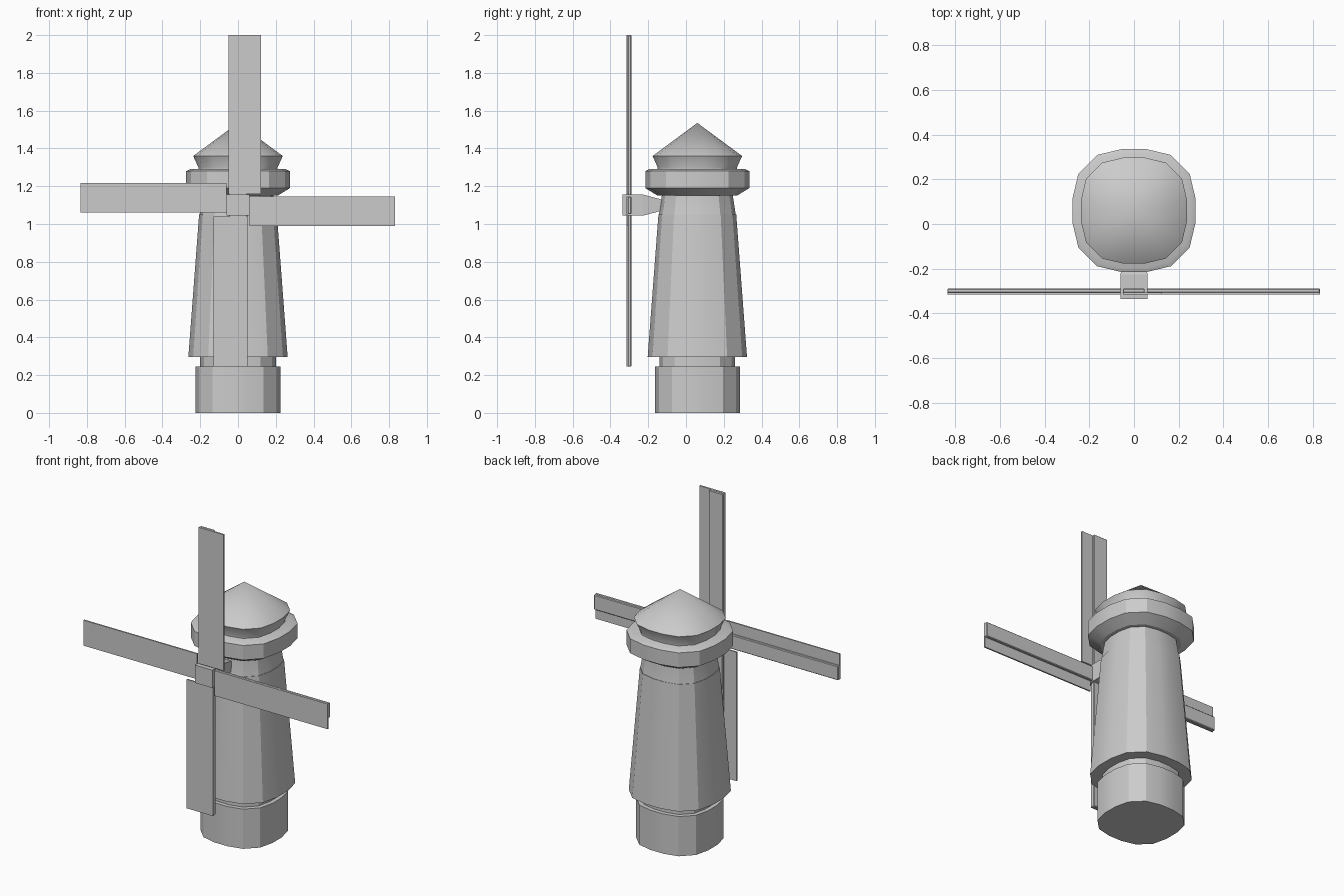
import bpy, bmesh
from math import pi
from mathutils import Matrix, Vector

if "Cube" in bpy.data.objects:
    bpy.data.objects.remove(bpy.data.objects["Cube"])

CY = 0.06      # tower axis
HUB_Z = 1.1
BLADE_Y = -0.302

# Squarish 16-sided outline, unit half-width
quarter = [(1, 0.2), (0.905, 0.6), (0.6, 0.905), (0.2, 1)]
outline = []
for k in range(4):
    for x, y in quarter:
        for _ in range(k):
            x, y = -y, x
        outline.append((x, y))


def finish(bm, name, smooth=True):
    bmesh.ops.recalc_face_normals(bm, faces=bm.faces)
    me = bpy.data.meshes.new(name)
    bm.to_mesh(me)
    bm.free()
    ob = bpy.data.objects.new(name, me)
    bpy.context.collection.objects.link(ob)
    if smooth:
        bpy.ops.object.select_all(action='DESELECT')
        ob.select_set(True)
        bpy.context.view_layer.objects.active = ob
        bpy.ops.object.shade_smooth_by_angle(angle=pi / 6)
    return ob


def stack(name, profile):
    """Loft the outline through (half-width, z) pairs; zero width closes to a point."""
    bm = bmesh.new()
    rings = []
    for r, z in profile:
        pts = outline if r > 0 else [(0, 0)]
        rings.append([bm.verts.new((x * r, CY + y * r, z)) for x, y in pts])
    n = len(outline)
    for a, b in zip(rings, rings[1:]):
        for i in range(n):
            j = (i + 1) % n
            if len(b) == 1:
                bm.faces.new((a[i], a[j], b[0]))
            else:
                bm.faces.new((a[i], a[j], b[j], b[i]))
    for r in (rings[0], rings[-1]):
        if len(r) > 1:
            bm.faces.new(r)
    return finish(bm, name)


def box(name, lo, hi, rot=0.0, bevel=0.0):
    """Box between two corners, turned about the hub axis."""
    lo, hi = Vector(lo), Vector(hi)
    bm = bmesh.new()
    bmesh.ops.create_cube(bm, size=1)
    bmesh.ops.scale(bm, vec=hi - lo, verts=bm.verts)
    bmesh.ops.translate(bm, vec=(lo + hi) / 2, verts=bm.verts)
    if bevel:
        bmesh.ops.bevel(bm, geom=bm.edges[:], offset=bevel, segments=1, affect='EDGES')
    bmesh.ops.transform(bm, verts=bm.verts, matrix=Matrix.Translation((0, 0, HUB_Z))
                        @ Matrix.Rotation(rot, 4, 'Y'))
    return finish(bm, name, False)


# Tower
stack("base", [(0.225, 0), (0.225, 0.245)])
stack("lower_neck", [(0.2, 0.24), (0.2, 0.30)])
stack("tower", [(0.263, 0.295), (0.206, 1.05)])
stack("upper_neck", [(0.204, 1.045), (0.188, 1.15), (0.188, 1.17)])
stack("gallery_ring", [(0.21, 1.15), (0.275, 1.19), (0.275, 1.28), (0.255, 1.29)])
stack("cap", [(0.21, 1.285), (0.21, 1.30), (0.237, 1.36), (0, 1.535)])

# Hub: square block narrowing towards the tower
bm = bmesh.new()
sections = [(-0.335, 0.06, 0.055), (-0.225, 0.06, 0.055), (-0.13, 0.048, 0.03)]
loops = [[bm.verts.new((sx * w, y, HUB_Z + sz * h))
          for sx, sz in ((-1, -1), (1, -1), (1, 1), (-1, 1))] for y, w, h in sections]
for a, b in zip(loops, loops[1:]):
    for i in range(4):
        j = (i + 1) % 4
        bm.faces.new((a[i], a[j], b[j], b[i]))
bm.faces.new(loops[0])
bm.faces.new(loops[-1])
finish(bm, "hub", False)

# Four blades: spar at the back with a wider sail board in front
blades = [("top", 0.90, -0.05, 0.122), ("right", 0.832, -0.045, 0.11),
          ("bottom", 0.855, -0.05, 0.13), ("left", 0.835, -0.04, 0.117)]
for k, (side, length, w0, w1) in enumerate(blades):
    rot = k * pi / 2
    box(side + "_sail", (w0, -0.315, 0.06), (w1, -0.306, length), rot)
    box(side + "_spar", (w0, -0.308, 0.03), (0.048, -0.289, length), rot, 0.004)
